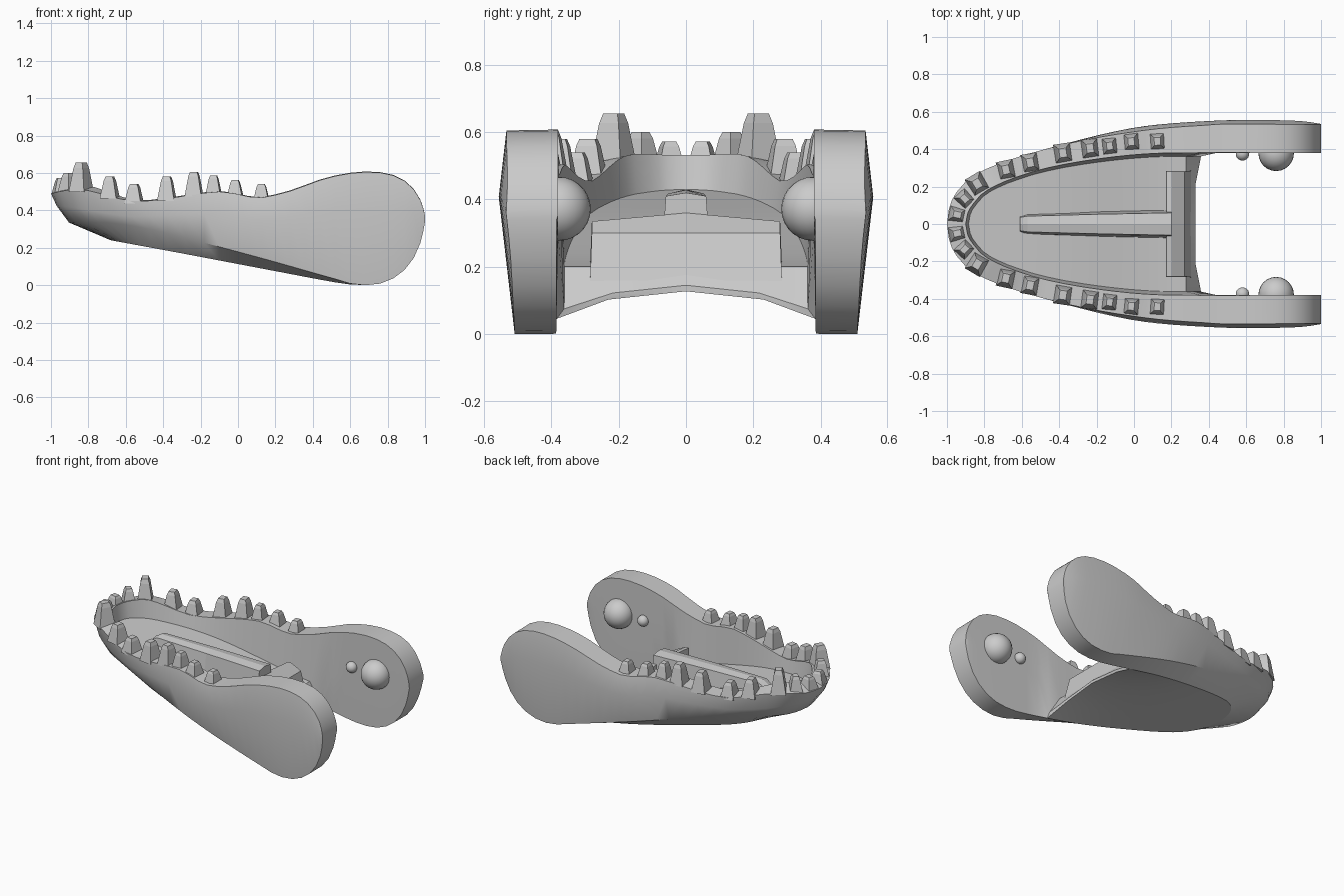
import bpy, bmesh, math
from mathutils import Vector, Matrix

if "Cube" in bpy.data.objects:
    bpy.data.objects.remove(bpy.data.objects["Cube"])


def curve(*pts):
    """Smooth interpolation through (x, value) points."""
    n = len(pts)
    slope = [(pts[min(i + 1, n - 1)][1] - pts[max(i - 1, 0)][1]) /
             (pts[min(i + 1, n - 1)][0] - pts[max(i - 1, 0)][0]) for i in range(n)]

    def f(x):
        if x <= pts[0][0]:
            return pts[0][1]
        for i in range(n - 1):
            (a, u), (b, v) = pts[i], pts[i + 1]
            if x <= b:
                h = b - a
                t = (x - a) / h
                return (u * (1 + 2 * t) * (1 - t) ** 2 + h * slope[i] * t * (1 - t) ** 2
                        + v * t * t * (3 - 2 * t) + h * slope[i + 1] * t * t * (t - 1))
        return pts[-1][1]
    return f


def finish(bm, name, angle=None):
    bmesh.ops.recalc_face_normals(bm, faces=bm.faces)
    me = bpy.data.meshes.new(name)
    bm.to_mesh(me)
    bm.free()
    ob = bpy.data.objects.new(name, me)
    bpy.context.collection.objects.link(ob)
    if angle:
        bpy.ops.object.select_all(action='DESELECT')
        ob.select_set(True)
        bpy.context.view_layer.objects.active = ob
        bpy.ops.object.shade_smooth_by_angle(angle=math.radians(angle))
    return ob


# Outline and height curves along the length
outer_y = curve((-1, 0), (-.99, .08), (-.96, .155), (-.9, .23), (-.81, .29), (-.68, .345), (-.5, .405),
                (-.25, .468), (0, .515), (.2, .538), (.5, .555), (.7, .556), (.9, .55), (1, .535))
inner_x = curve((-1, -.9), (-.99, -.89), (-.96, -.865), (-.9, -.82), (-.81, -.75), (-.68, -.645),
                (-.5, -.485), (-.25, -.25), (1, 1))
inner_y = curve((-1, 0), (-.99, .055), (-.96, .1), (-.9, .155), (-.81, .2), (-.68, .245), (-.5, .295),
                (-.25, .34), (0, .37), (.2, .38), (1, .38))
rim_z = curve((-1, .49), (-.9, .51), (-.8, .505), (-.65, .465), (-.55, .448), (-.4, .46), (-.2, .49),
              (-.1, .5), (0, .487), (.1, .467), (.2, .482), (.3, .51), (.45, .565), (.6, .598), (.75, .603),
              (.87, .57), (.95, .5), (.985, .43), (1, .37))
rim_rise = curve((-1, .042), (-.9, .025), (-.75, .008), (1, .002))
mid_z = curve((-1, .425), (-.9, .415), (-.75, .39), (-.6, .37), (-.5, .36))
base_z = curve((-.68, .24), (-.3, .17), (.2, .075), (.55, .01), (.65, .001), (.75, .008), (.85, .05),
               (.93, .13), (.98, .24), (1, .34))
edge_rise = curve((-.95, .095), (-.68, .11), (0, .065), (.5, .02), (.65, 0), (1, 0))
low_y = curve((-1, 0), (-.96, .07), (-.9, .12), (-.81, .17), (-.6, .24), (-.2, .33), (.1, .375), (.36, .385), (1, .385))
low_x = curve((-1, -.68), (-.9, -.65), (-.81, -.62), (-.68, -.57), (-.5, -.47), (-.25, -.25), (1, 1))
arch = curve((-.3, 0), (-.1, .01), (.1, .035), (.36, .082))
floor_z = curve((-.9, .43), (-.4, .345), (.2, .21), (1, .15))

# Jaw shell: rim, side walls, floor and the two rear arms
FLOOR_END = .36
xs = [-1, -.99, -.975, -.95, -.9, -.85, -.8, -.73, -.65, -.57, -.48, -.38, -.28, -.18, -.1, -.02, .06, .13,
      .2, .28, FLOOR_END, .44, .52, .6, .68, .76, .83, .89, .94, .975, .99, 1]
bm = bmesh.new()
rings = []
for x in xs:
    o, i = Vector((x, outer_y(x), 0)), Vector((inner_x(x), inner_y(x), 0))
    n = (i - o).normalized()
    low = Vector((low_x(x), low_y(x), 0))
    zt, zb = rim_z(x), base_z(low.x)
    w = min(1, max(0, x + 1))
    up = lambda v, z: Vector((v.x, v.y, z))
    zm = mid_z(x) if x < -.5 else zb + (zt - zb) * .68
    rim_in = .022 * w if x < .4 else .022 * max(0, zt - zm) / .19
    rim_o, rim_i = up(o + n * rim_in, zt), up(i, zt + rim_rise(x))
    mid = up(o + n * .03 * (1 - w), zm)
    edge = up(o.lerp(low, .3), zb + edge_rise(x))
    if x > .6:
        edge.y = o.y - .048 * (zm - zb) / .42
    low.z = zb
    ring = [rim_i, rim_o, mid, edge, low]
    if x <= FLOOR_END:
        last = x == FLOOR_END
        zf, c = floor_z(i.x), arch(x)
        crease = Vector((i.x + .015 * (1 - w), i.y * .95, .075 if last else zf))
        cx, lx = min(crease.x, .33), min(low.x, .33)
        ring += [Vector((lx, low.y * .6, zb + c * .7)), Vector((lx, 0, zb + c)),
                 Vector((cx, 0, .145 if last else zf)), Vector((cx, crease.y * .6, .122 if last else zf)), crease]
    else:
        ring.append(Vector((x, .38, zb + (zt - zb) * .5)))
    rings.append([bm.verts.new(p) for p in ring])
for a, b in zip(rings, rings[1:]):
    if len(a) == len(b):
        m = len(a)
        for k in range(m):
            if not (m == 10 and k == 6):
                bm.faces.new((a[k], a[(k + 1) % m], b[(k + 1) % m], b[k]))
    else:
        # last floor section continues into the arm; close the floor's rear edge
        e = a[:5] + [a[9]]
        for k in range(6):
            bm.faces.new((e[k], e[(k + 1) % 6], b[(k + 1) % 6], b[k]))
        bm.faces.new((a[4], a[5], a[8], a[9]))
        bm.faces.new((a[5], a[6], a[7], a[8]))
    bm.edges.get((a[4], b[4])).smooth = False
bm.faces.new(rings[-1])
dup = bmesh.ops.duplicate(bm, geom=bm.verts[:] + bm.edges[:] + bm.faces[:])["geom"]
bmesh.ops.scale(bm, vec=(1, -1, 1), verts=[v for v in dup if isinstance(v, bmesh.types.BMVert)])
bmesh.ops.remove_doubles(bm, verts=bm.verts, dist=.0005)
finish(bm, "lower_jaw", 36)


def loft(name, sections):
    """Closed solid through matching cross-sections."""
    bm = bmesh.new()
    rs = [[bm.verts.new(p) for p in s] for s in sections]
    for a, b in zip(rs, rs[1:]):
        for k in range(len(a)):
            j = (k + 1) % len(a)
            bm.faces.new((a[k], a[j], b[j], b[k]))
    bm.faces.new(rs[0])
    bm.faces.new(rs[-1])
    return finish(bm, name)


# Tongue ridge and crossbar on the floor
loft("tongue_ridge", [[(x, -w - .015, z0), (x, -w, z), (x, 0, z + .01), (x, w, z), (x, w + .015, z0)]
                      for x, w, z, z0 in ((-.61, .035, .395, .35), (-.57, .042, .42, .345),
                                          (-.2, .052, .418, .28), (.2, .06, .41, .2))])
loft("crossbar", [[(.17, y * 1.02, .19), (.175, y, z), (.2, y, z), (.27, y, .3), (.31, y * 1.02, .14)]
                  for y, z in ((-.28, .335), (0, .36), (.28, .335))])

# Teeth: x, y, tip height, base width
TEETH = [(-.945, .05, .572, .08), (-.905, .135, .6, .08), (-.838, .215, .655, .095), (-.685, .29, .58, .09),
         (-.555, .328, .54, .09), (-.38, .38, .58, .092), (-.235, .405, .605, .09), (-.13, .417, .587, .078),
         (-.015, .44, .562, .08), (.125, .442, .542, .08)]
for n, (x, y, top, w) in enumerate(TEETH, 1):
    for side in (1, -1):
        tangent = math.atan2(outer_y(x + .03) - outer_y(x - .03), .06)
        turn_by = math.radians(78) if n == 1 else tangent if n < 4 else tangent * .6
        turn = Matrix.Rotation(turn_by * side, 3, 'Z')
        z0 = rim_z(x) - .012
        h = top - z0
        secs = []
        for t, s in ((0, 1), (.82, .6), (1, .42)):
            c = Vector((x, side * y, z0 + h * t))
            secs.append([c + turn @ Vector((dx * w * s / 2, dy * w * (s + .1) / 2, 0))
                         for dx, dy in ((-1, -1), (1, -1), (1, 1), (-1, 1))])
        loft(f"tooth_{n}_{'left' if side > 0 else 'right'}", secs)

# Hinge knobs inside the arms
for name, x, y, r in (("hinge_knob", .76, .378, .095), ("stop_knob", .58, .375, .036)):
    for side in (1, -1):
        bm = bmesh.new()
        bmesh.ops.create_uvsphere(bm, u_segments=24, v_segments=14, radius=r,
                                  matrix=Matrix.Translation((x, side * y, .372)))
        finish(bm, f"{name}_{'left' if side > 0 else 'right'}", 40)
